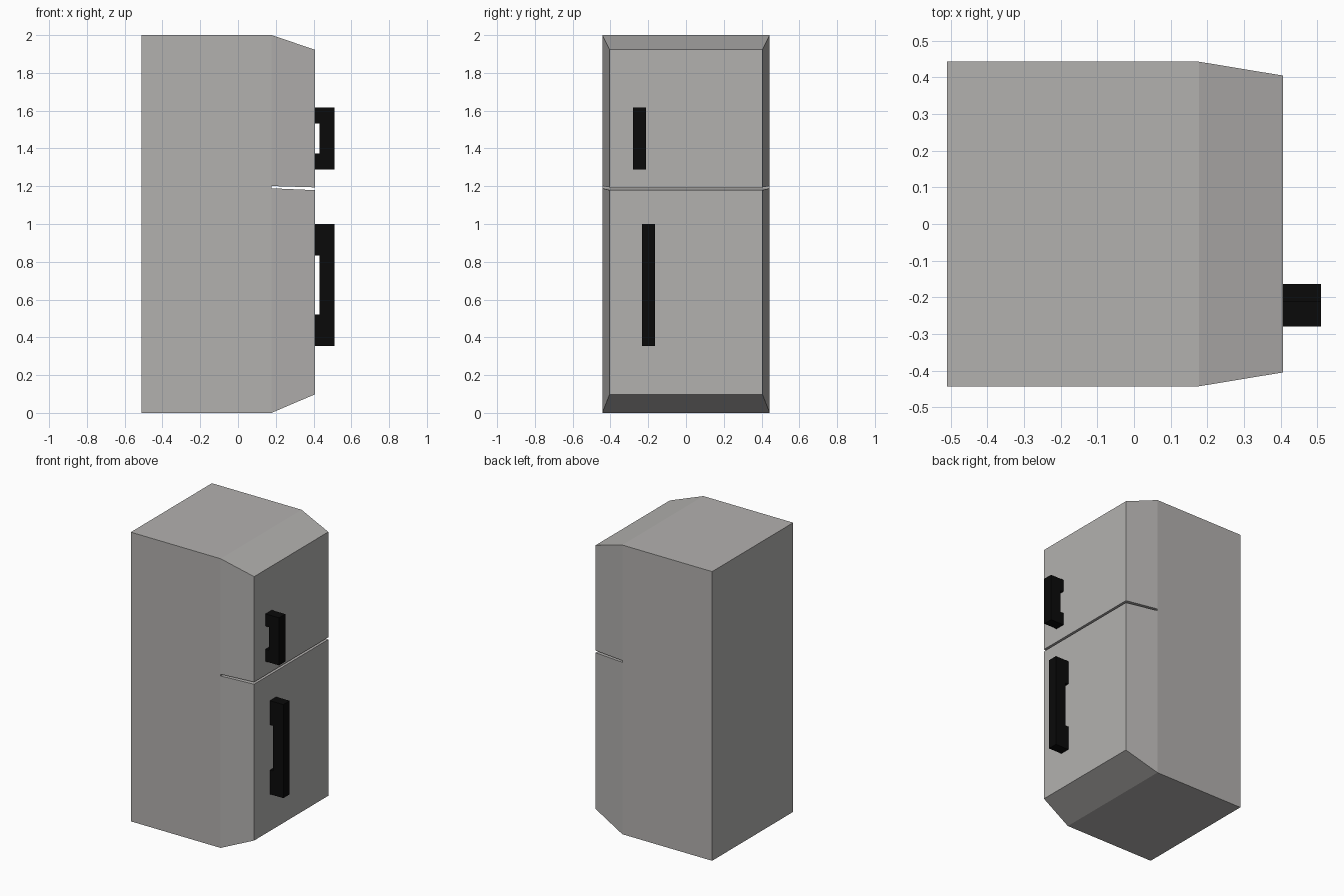
import bpy, bmesh

if "Cube" in bpy.data.objects:
    bpy.data.objects.remove(bpy.data.objects["Cube"])


def material(name, rgb):
    m = bpy.data.materials.new(name)
    m.diffuse_color = (*rgb, 1)
    m.use_nodes = True
    m.node_tree.nodes["Principled BSDF"].inputs["Base Color"].default_value = m.diffuse_color
    return m


GREY = material("warm grey enamel", (0.45, 0.44, 0.43))
BLACK = material("black plastic", (0.003, 0.003, 0.003))


def finish(bm, name, mat):
    bmesh.ops.recalc_face_normals(bm, faces=bm.faces)
    me = bpy.data.meshes.new(name)
    bm.to_mesh(me)
    bm.free()
    me.materials.append(mat)
    ob = bpy.data.objects.new(name, me)
    bpy.context.collection.objects.link(ob)


def loft(name, mat, sections):
    """Rectangles (x, half width, z low, z high) joined along x."""
    bm = bmesh.new()
    rings = [[bm.verts.new((x, y, z)) for y, z in ((-w, lo), (w, lo), (w, hi), (-w, hi))]
             for x, w, lo, hi in sections]
    for a, b in zip(rings, rings[1:]):
        for i in range(4):
            j = (i + 1) % 4
            bm.faces.new((a[i], a[j], b[j], b[i]))
    bm.faces.new(rings[0])
    bm.faces.new(rings[-1])
    finish(bm, name, mat)


def handle(name, y0, y1, z0, z1, n0, n1):
    """C-shaped profile in xz, extruded along y."""
    xa, xn, xb = 0.407, 0.432, 0.51
    profile = [(xa, z0), (xb, z0), (xb, z1), (xa, z1),
               (xa, n1), (xn, n1), (xn, n0), (xa, n0)]
    bm = bmesh.new()
    face = bm.faces.new([bm.verts.new((x, y0, z)) for x, z in profile])
    ext = bmesh.ops.extrude_face_region(bm, geom=[face], use_keep_orig=True)
    moved = [g for g in ext["geom"] if isinstance(g, bmesh.types.BMVert)]
    bmesh.ops.translate(bm, vec=(0, y1 - y0, 0), verts=moved)
    finish(bm, name, BLACK)


# Cabinet
loft("cabinet", GREY, [(-0.51, 0.443, 0, 2), (0.177, 0.443, 0, 2)])

# Tapered doors with a narrow gap between them
loft("freezer_door", GREY, [(0.177, 0.443, 1.201, 2), (0.407, 0.405, 1.194, 1.923)])
loft("fridge_door", GREY, [(0.177, 0.443, 0, 1.189), (0.407, 0.405, 0.098, 1.179)])

# Handles
handle("freezer_handle", -0.28, -0.212, 1.289, 1.618, 1.374, 1.533)
handle("fridge_handle", -0.233, -0.164, 0.353, 1.0, 0.52, 0.833)
